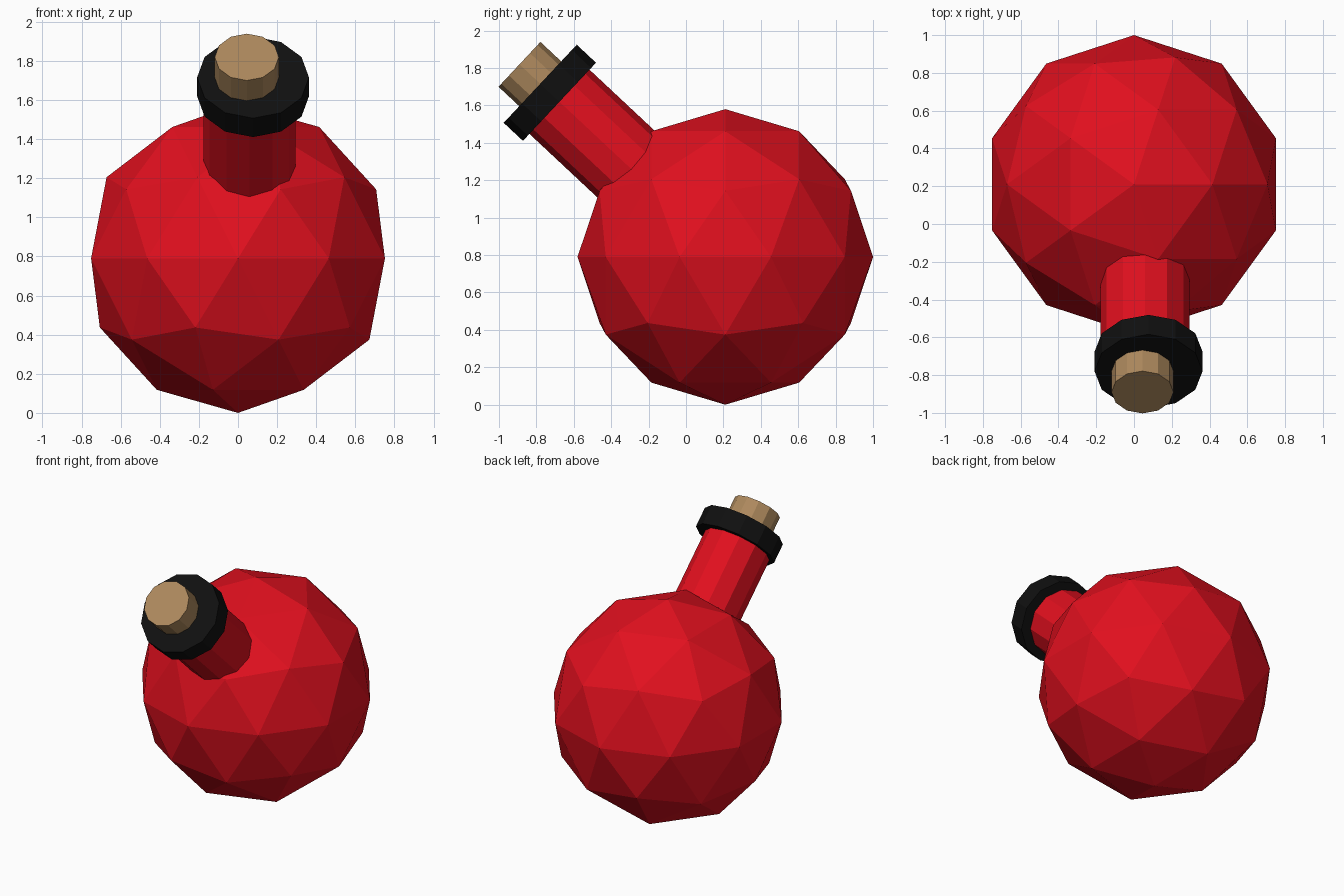
import bpy
from mathutils import Vector

if "Cube" in bpy.data.objects:
    bpy.data.objects.remove(bpy.data.objects["Cube"])

CENTER = Vector((0, 0.21, 0.79))
AXIS = Vector((0, -0.73, 0.683)).normalized()


def material(name, rgb):
    mat = bpy.data.materials.new(name)
    mat.diffuse_color = (*rgb, 1)
    mat.use_nodes = True
    mat.node_tree.nodes["Principled BSDF"].inputs["Base Color"].default_value = mat.diffuse_color
    return mat


red = material("red_glass", (0.75, 0.005, 0.013))
black = material("black_band", (0.005, 0.005, 0.005))
tan = material("cork_tan", (0.42, 0.25, 0.11))


def tube(name, radius, start, end, x, mat):
    """Low-poly cylinder along the tilted neck axis, between two distances from the bulb centre."""
    mid = CENTER + AXIS * (start + end) / 2
    mid.x = x
    bpy.ops.mesh.primitive_cylinder_add(
        vertices=12, radius=radius, depth=end - start, location=mid,
        rotation=AXIS.to_track_quat('Z', 'Y').to_euler())
    obj = bpy.context.object
    obj.name = name
    obj.data.materials.append(mat)


# Faceted round bulb
bpy.ops.mesh.primitive_ico_sphere_add(subdivisions=2, radius=0.79, location=CENTER)
bulb = bpy.context.object
bulb.name = "bulb"
bulb.data.materials.append(red)

# Tilted neck, lip band and stopper
tube("neck", 0.235, 0.55, 1.30, 0.058, red)
tube("lip_band", 0.286, 1.214, 1.355, 0.077, black)
tube("cork", 0.164, 1.25, 1.507, 0.045, tan)
